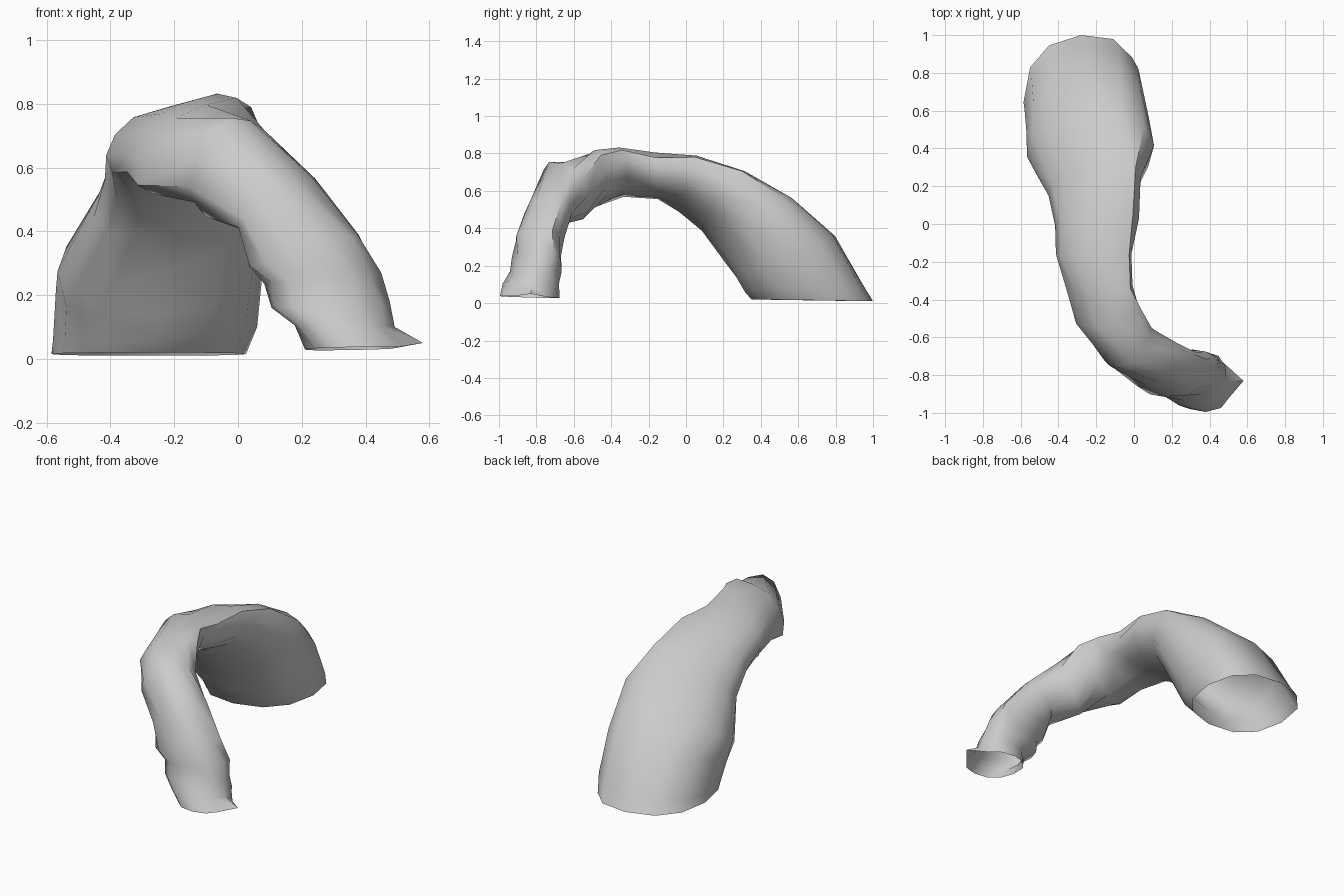
import bpy, bmesh, math, random
from mathutils import Vector

if "Cube" in bpy.data.objects:
    bpy.data.objects.remove(bpy.data.objects["Cube"])

random.seed(7)
SIDES = 12

# Rings along the arch: outer point, inner point, sideways half-axis
RINGS = [
    ((-.28, 1.0, .01), (-.28, .35, .02), (.305, .03, 0)),
    ((-.26, .945, .10), (-.26, .315, .06), (.32, .02, .02)),
    ((-.25, .80, .36), (-.25, .27, .14), (.325, .03, .03)),
    ((-.25, .57, .51), (-.21, .20, .28), (.335, .03, .12)),
    ((-.22, .30, .665), (-.19, .10, .43), (.245, .05, .10)),
    ((-.21, .05, .76), (-.18, -.03, .525), (.22, .02, .08)),
    ((-.21, -.17, .79), (-.22, -.15, .565), (.205, 0, .04)),
    ((-.15, -.37, .815), (-.21, -.32, .595), (.165, .02, .06)),
    ((-.10, -.52, .80), (-.18, -.44, .53), (.17, .05, .05)),
    ((.04, -.67, .75), (-.10, -.61, .45), (.09, .11, -.03)),
    ((.23, -.73, .575), (.01, -.75, .40), (.05, .13, 0)),
    ((.385, -.785, .39), (.03, -.79, .29), (.03, .13, .01)),
    ((.45, -.78, .27), (.09, -.80, .235), (.02, .13, 0)),
    ((.475, -.80, .18), (.10, -.81, .16), (.02, .13, 0)),
    ((.495, -.83, .10), (.185, -.84, .105), (.02, .145, 0)),
    ((.51, -.83, .035), (.21, -.84, .03), (-.02, .16, -.005)),
]
last = len(RINGS) - 1


def bulge(v):
    """Slightly squared-off circle."""
    return math.copysign(abs(v) ** .85, v)


# Loft the hollow, open-footed rock arch
bm = bmesh.new()
loops = []
for i, ring in enumerate(RINGS):
    outer, inner, side = map(Vector, ring)
    mid, up = (outer + inner) / 2, (outer - inner) / 2
    # Lumpy rock, rougher towards the thin front leg
    rough = 0 if i in (0, 1, last) else .003 + .008 * min(1, i / 8)
    loop = []
    for k in range(SIDES):
        a = math.tau * k / SIDES
        p = mid + up * bulge(math.cos(a)) + side * bulge(math.sin(a))
        p += (p - mid).normalized() * random.uniform(-rough, rough)
        loop.append(bm.verts.new(p))
    loops.append(loop)
# Pointed toe of the front foot
loops[-1][0].co = (.58, -.83, .05)

for a, b in zip(loops, loops[1:]):
    for k in range(SIDES):
        n = (k + 1) % SIDES
        bm.faces.new((a[k], a[n], b[n], b[k]))
bmesh.ops.recalc_face_normals(bm, faces=bm.faces)
# Make sure the normals point out of the tube
top = max(bm.faces, key=lambda f: f.calc_center_median().z)
if top.normal.z < 0:
    bmesh.ops.reverse_faces(bm, faces=bm.faces)

mesh = bpy.data.meshes.new("rock_arch")
bm.to_mesh(mesh)
bm.free()
arch = bpy.data.objects.new("rock_arch", mesh)
bpy.context.collection.objects.link(arch)

stone = bpy.data.materials.new("grey stone")
stone.diffuse_color = (.6, .6, .6, 1)
stone.use_nodes = True
stone.node_tree.nodes["Principled BSDF"].inputs["Base Color"].default_value = stone.diffuse_color
mesh.materials.append(stone)

bpy.context.view_layer.objects.active = arch
arch.select_set(True)
bpy.ops.object.shade_smooth_by_angle(angle=math.radians(50))
